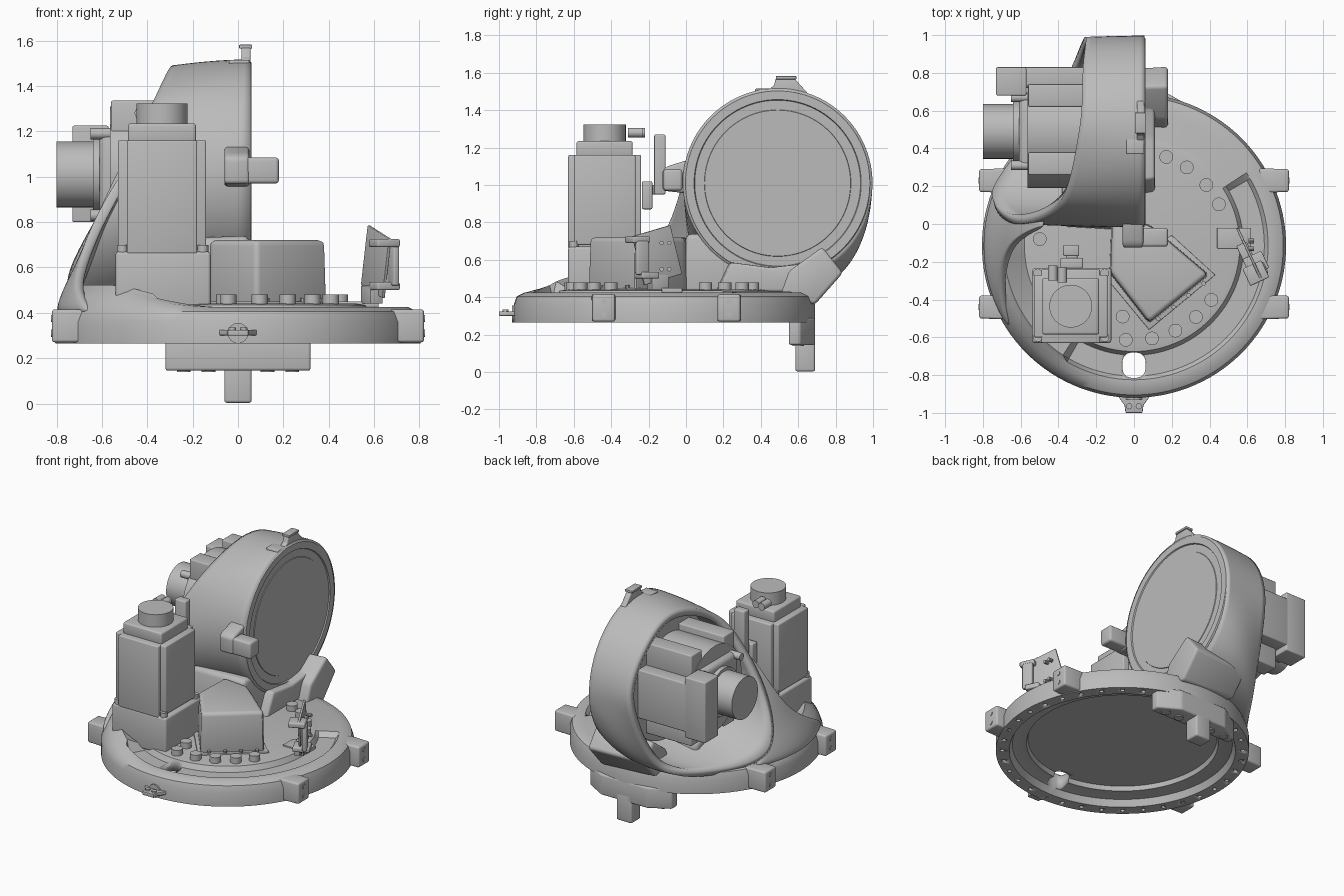
import bpy, bmesh
from math import sin, cos, pi, radians, sqrt
from mathutils import Vector, Matrix

if "Cube" in bpy.data.objects:
    bpy.data.objects.remove(bpy.data.objects["Cube"])

GREY = bpy.data.materials.new("cast_grey")
GREY.use_nodes = True
COLOUR = (0.5, 0.5, 0.5, 1)
GREY.diffuse_color = COLOUR
GREY.node_tree.nodes["Principled BSDF"].inputs["Base Color"].default_value = COLOUR

CY = -0.115                          # base centre in y
HUB = Vector((0, 0.49, 1.01))        # drum axis


def finish(name, bm, bevel=0, fix=True):
    if fix:
        bmesh.ops.recalc_face_normals(bm, faces=bm.faces)
    if bevel:
        bmesh.ops.bevel(bm, geom=bm.edges[:], offset=bevel, segments=3,
                        profile=0.5, affect='EDGES', clamp_overlap=True)
    me = bpy.data.meshes.new(name)
    bm.to_mesh(me)
    bm.free()
    for p in me.polygons:
        p.use_smooth = True
    me.set_sharp_from_angle(angle=radians(32))
    me.materials.append(GREY)
    ob = bpy.data.objects.new(name, me)
    bpy.context.collection.objects.link(ob)
    return ob


def box(name, lo, hi, bevel=0.008, turn=0, tilt=0):
    lo, hi = Vector(lo), Vector(hi)
    bm = bmesh.new()
    bmesh.ops.create_cube(bm, size=1)
    m = (Matrix.Translation((lo + hi) / 2) @ Matrix.Rotation(radians(turn), 4, 'Z')
         @ Matrix.Rotation(radians(tilt), 4, 'X') @ Matrix.Diagonal((hi - lo).to_4d()))
    bmesh.ops.transform(bm, matrix=m, verts=bm.verts)
    return finish(name, bm, bevel)


def cyls(name, centres, r, depth, axis='Z', seg=32):
    bm = bmesh.new()
    turn = {'X': Matrix.Rotation(pi / 2, 4, 'Y'), 'Y': Matrix.Rotation(pi / 2, 4, 'X'),
            'Z': Matrix.Identity(4)}[axis]
    for c in centres:
        bmesh.ops.create_cone(bm, cap_ends=True, segments=seg, radius1=r, radius2=r,
                              depth=depth, matrix=Matrix.Translation(c) @ turn)
    return finish(name, bm)


def prism(name, pts, lo, hi, axis='Z', bevel=0.02, end=1.0):
    # axis Z takes (x, y) points, axis X takes (y, z) points; end scales the far cap
    put = (lambda a, b, h: (a, b, h)) if axis == 'Z' else (lambda a, b, h: (h, a, b))
    mid = sum((Vector(p) for p in pts), Vector((0, 0))) / len(pts)
    bm = bmesh.new()
    near = [bm.verts.new(put(a, b, lo)) for a, b in pts]
    far = [bm.verts.new(put(*(mid + (Vector(p) - mid) * end), hi)) for p in pts]
    bm.faces.new(near)
    bm.faces.new(far)
    for i in range(len(pts)):
        j = (i + 1) % len(pts)
        bm.faces.new((near[i], near[j], far[j], far[i]))
    return finish(name, bm, bevel)


def skin(rings, closed=True):
    bm = bmesh.new()
    vs = [[bm.verts.new(p) for p in ring] for ring in rings]
    n = len(rings[0])
    for a, b in zip(vs, vs[1:]):
        for j in range(n if closed else n - 1):
            k = (j + 1) % n
            bm.faces.new((a[j], a[k], b[k], b[j]))
    bmesh.ops.remove_doubles(bm, verts=bm.verts, dist=1e-5)
    return bm


def wall(ob, thickness):
    mod = ob.modifiers.new("wall", 'SOLIDIFY')
    mod.thickness, mod.offset = thickness, -1


def cut(ob, cutter):
    cutter.hide_render = True
    cutter.hide_viewport = True
    mod = ob.modifiers.new("cut", 'BOOLEAN')
    mod.operation, mod.object, mod.solver = 'DIFFERENCE', cutter, 'EXACT'


# Base casting: turned ring with a partial channel and a rising left rim
def smooth(t):
    t = max(0, min(1, t))
    return t * t * (3 - 2 * t)


PROFILE = [(0, 0.35), (0.54, 0.35), (0.6, 0.35), (0.61, 0.32), (0.64, 0.32), (0.7, 0.31),
           (0.72, 0.265), (0.805, 0.265), (0.805, 0.36), (0.79, 0.405), (0.75, 0.425),
           (0.71, 0.425), (0.69, 0.4), (0.58, 0.4), (0.56, 0.435), (0.53, 0.44), (0, 0.44)]


def base_point(r, z, deg):
    rise = smooth((deg - 155) / 30) * smooth((265 - deg) / 50)
    if z == 0.4 and 30 < deg < 238:
        z = 0.43
    if z > 0.41 and r > 0.68:
        z += 0.085 * rise * (0.82 - r) / 0.12
    a = radians(deg)
    return (r * cos(a), CY + r * sin(a), z)


base = finish("base_casting", skin([[base_point(r, z, j * 3) for j in range(120)]
                                    for r, z in PROFILE]))
ring = [(0.765 * cos(i * pi / 18), CY + 0.765 * sin(i * pi / 18), 0.265) for i in range(36)]
cut(base, cyls("flange_hole_cutter", ring, 0.014, 0.06, seg=12))
cut(base, box("cable_hole_cutter", (-0.062, -0.815, 0.2), (0.062, -0.68, 0.6), 0.05))

# Side lugs with bolt holes, front tab and lower stop
for s in (-1, 1):
    for y in (-0.44, 0.23):
        prism("side_lug", [(s * 0.66, y - 0.065), (s * 0.82, y - 0.06),
                           (s * 0.82, y + 0.06), (s * 0.66, y + 0.065)],
              0.27, 0.415, bevel=0.012)
        cyls("lug_bolt", [(s * 0.82, y, z) for z in (0.31, 0.375)], 0.016, 0.008, 'X', 16)
prism("front_tab", [(-0.1, -0.89), (0.1, -0.89), (0.05, -0.96), (0.045, -1), (-0.045, -1),
                    (-0.05, -0.96)], 0.3, 0.325, bevel=0.004)
cyls("tab_bolt", [(x, -0.965, 0.32) for x in (-0.025, 0.025)], 0.016, 0.03, seg=12)
cyls("tab_boss", [(0, -0.89, 0.31)], 0.045, 0.08, 'Y')
prism("stop_bar", [(-0.32, 0.55), (0.32, 0.55), (0.32, 0.61), (0.18, 0.69), (-0.18, 0.69),
                   (-0.32, 0.61)], 0.145, 0.29, bevel=0.012)
box("stop_finger", (-0.06, 0.585, 0.003), (0.06, 0.69, 0.2), 0.012)
cyls("stop_bolt", [(x, 0.6, 0.144) for x in (-0.24, -0.13, 0.13, 0.24)], 0.03, 0.012, seg=20)

# Drum face, turned about the x axis
FACE = [(0, -0.1), (0.48, -0.1), (0.503, 0.04), (0.493, 0.06), (0.447, 0.06), (0.443, 0.052),
        (0.392, 0.052), (0.39, 0.056), (0, 0.056)]
finish("drum_face", skin([[(x, HUB.y + r * sin(j * pi / 48), HUB.z + r * cos(j * pi / 48))
                           for j in range(96)] for r, x in FACE]))

# Drum housing: loft from the round face to the slanted opening, flaring at the lower back
RIM = [Vector(p) for p in (
    (-0.29, 0.50, 1.49), (-0.27, 0.83, 1.36), (-0.26, 0.99, 1.0), (-0.36, 0.77, 0.50),
    (-0.57, 0.42, 0.39), (-0.74, 0.13, 0.49), (-0.62, 0.0, 0.83), (-0.39, 0.12, 1.3))]


def rim_point(u):
    i, t = int(u), u % 1
    a, b, c, d = (RIM[(i + k) % 8] for k in (-1, 0, 1, 2))
    return (b * 2 + (c - a) * t + (a * 2 - b * 5 + c * 4 - d) * t ** 2
            + (b * 3 - a - c * 3 + d) * t ** 3) / 2


rings = []
for i in range(13):
    t = i / 12
    loop = []
    for j in range(96):
        a = j * pi / 48
        flare = 0.12 * smooth(1 - abs(a - 2.5) / 0.9)
        start = Vector((0.055, HUB.y + 0.507 * sin(a), HUB.z + 0.507 * cos(a)))
        stop = rim_point(j / 12)
        mid = start + Vector(((stop.x - 0.055) * 0.45, flare * sin(a), flare * cos(a)))
        loop.append(start * (1 - t) ** 2 + mid * 2 * t * (1 - t) + stop * t * t)
    rings.append(loop)
wall(finish("drum_housing", skin(rings), fix=False), 0.05)

# Left fin sweeping from the base rim up to the drum: z, radius, rear y, front y
FIN = [(0.40, 0.806, 0.26, -0.58), (0.46, 0.79, 0.2, -0.5), (0.53, 0.76, 0.13, -0.36),
       (0.65, 0.70, 0.07, -0.17), (0.83, 0.63, 0.02, -0.07), (1.05, 0.51, 0.05, -0.01)]
rows = []
for z, r, y0, y1 in FIN:
    ys = [y0 + (y1 - y0) * s / 8 for s in range(9)]
    rows.append([(-sqrt(r * r - (y - CY) ** 2), y, z) for y in ys])
fin = finish("left_fin", skin(rows, False), fix=False)
wall(fin, 0.045)
fin.modifiers.new("round", 'SUBSURF').levels = 2

# Pedestal and rear foot joining drum to base
prism("drum_pedestal", [(-0.04, 0.42), (0.0, 0.74), (0.1, 0.74), (0.45, 0.54), (0.45, 0.42)],
      0.05, -0.38, 'X', 0.03, 0.9)
prism("drum_web", [(0.14, 0.42), (0.22, 0.59), (0.45, 0.56), (0.62, 0.58), (0.74, 0.66),
                   (0.74, 0.42)], -0.05, 0.11, 'X', 0.015, 0.92)
prism("rear_foot", [(0.5, 0.4), (0.55, 0.54), (0.73, 0.67), (0.84, 0.53), (0.69, 0.36)],
      0.18, -0.25, 'X', 0.02, 0.85)

# Drum stop lug and top tab
prism("drum_lug", [(-0.125, 0.97), (-0.125, 1.08), (-0.1, 1.1), (0.03, 1.14), (0.05, 0.95)],
      -0.06, 0.05, 'X', 0.015)
box("drum_lug_arm", (-0.02, -0.12, 0.97), (0.18, -0.02, 1.085), 0.015)
prism("top_tab", [(0.42, 1.5), (0.47, 1.53), (0.48, 1.57), (0.58, 1.57), (0.66, 1.48)],
      0.015, 0.055, 'X', 0.006)
box("top_tab_cap", (0.005, 0.48, 1.565), (0.062, 0.59, 1.582), 0.004)
box("top_pad", (-0.04, 0.37, 1.48), (0.05, 0.45, 1.515), 0.006)

# Horizontal motor inside the opening
my, mz = 0.49, 1.01
cyls("side_motor_flange", [(-0.15, my, mz)], 0.43, 0.12, 'X', 64)
cyls("side_motor_body", [(-0.33, my, mz)], 0.3, 0.47, 'X', 48)
box("side_motor_core", (-0.61, my - 0.2, mz - 0.2), (-0.2, my + 0.2, mz + 0.2), 0.03)
cyls("side_motor_collar", [(-0.6, my, mz)], 0.165, 0.08, 'X')
cyls("side_motor_cap", [(-0.71, my, mz)], 0.145, 0.18, 'X', 48)
box("side_motor_terminal", (-0.73, 0.68, 0.8), (-0.57, 0.83, 1.225))
box("side_motor_side_rail", (-0.6, 0.72, 0.84), (-0.2, 0.83, 1.18))
for y in (0.26, 0.62):
    box("side_motor_top_rail", (-0.56, y, 1.15), (-0.2, y + 0.12, 1.335))
    box("side_motor_lower_rail", (-0.56, y, 0.7), (-0.2, y + 0.12, 0.85))
cyls("side_motor_bolt", [(-0.6, my + a * 0.18, mz + b * 0.18) for a in (-1, 1)
                         for b in (-1, 1)], 0.025, 0.1, 'X', 12)

# Vertical motor
box("upright_motor_mount", (-0.54, -0.63, 0.41), (-0.12, -0.235, 0.67), 0.015)
box("upright_motor_body", (-0.49, -0.63, 0.66), (-0.18, -0.24, 1.16), 0.008)
box("upright_motor_waist", (-0.53, -0.6, 0.68), (-0.14, -0.27, 1.16), 0.008)
box("upright_motor_head", (-0.485, -0.585, 1.15), (-0.185, -0.285, 1.235), 0.012)
cyls("upright_motor_cap", [(-0.335, -0.435, 1.27)], 0.113, 0.105, seg=48)
cyls("mount_bolt", [(x, y, 0.68) for x in (-0.51, -0.155) for y in (-0.6, -0.26)],
     0.024, 0.04, seg=12)
cyls("motor_connector", [(-0.38, -0.27, 1.28), (-0.43, -0.26, 1.28)], 0.026, 0.08, 'Y', 16)

# Valve bracket beside the vertical motor
box("valve_post", (-0.375, -0.17, 0.95), (-0.29, -0.11, 1.27))
box("valve_arm", (-0.39, -0.235, 0.87), (-0.27, -0.18, 1.02))
box("valve_link", (-0.36, -0.23, 0.95), (-0.3, -0.13, 1.0))

# Cable cover on the deck
prism("cable_cover", [(-0.12, 0.02), (0.08, 0.0), (0.2, -0.1), (0.4, -0.27), (0.08, -0.53),
                      (-0.13, -0.26)], 0.42, 0.72, bevel=0.025, end=0.97)
prism("cover_flange", [(0.2, -0.06), (0.43, -0.27), (0.08, -0.56), (-0.16, -0.27)],
      0.43, 0.45, bevel=0.004)
cyls("cover_screw", [(0.4 - 0.32 * t, -0.29 - 0.25 * t, 0.455) for t in (0.1, 0.35, 0.6, 0.85)],
     0.012, 0.02, seg=10)

# Large deck bolts along the bolt circle
angles = [-95, -79, -64, -49, -35, 26, 40, 56, 70, 176, 150]
cyls("deck_bolt", [(0.5 * cos(radians(a)), CY + 0.5 * sin(radians(a)), 0.455)
                   for a in angles] + [(-0.06, -0.49, 0.455)], 0.036, 0.05, seg=24)

# Connector bracket on the right of the deck
box("bracket_foot", (0.44, -0.13, 0.425), (0.62, -0.02, 0.45), 0.004)
box("bracket_plate", (0.602, -0.27, 0.49), (0.616, -0.04, 0.76), 0.003, 25, 15)
box("bracket_strap", (0.56, -0.2, 0.44), (0.62, -0.1, 0.52), 0.004, 25)
for z, y in ((0.5, -0.21), (0.69, -0.26)):
    box("connector_block", (0.59, y - 0.05, z), (0.7, y + 0.05, z + 0.035), 0.008, 25)
box("connector_bridge", (0.67, -0.27, 0.52), (0.7, -0.2, 0.7), 0.008, 25)
cyls("plate_screw", [(0.62, y, z) for y in (-0.13, -0.09) for z in (0.55, 0.69)],
     0.012, 0.03, 'X', 10)
